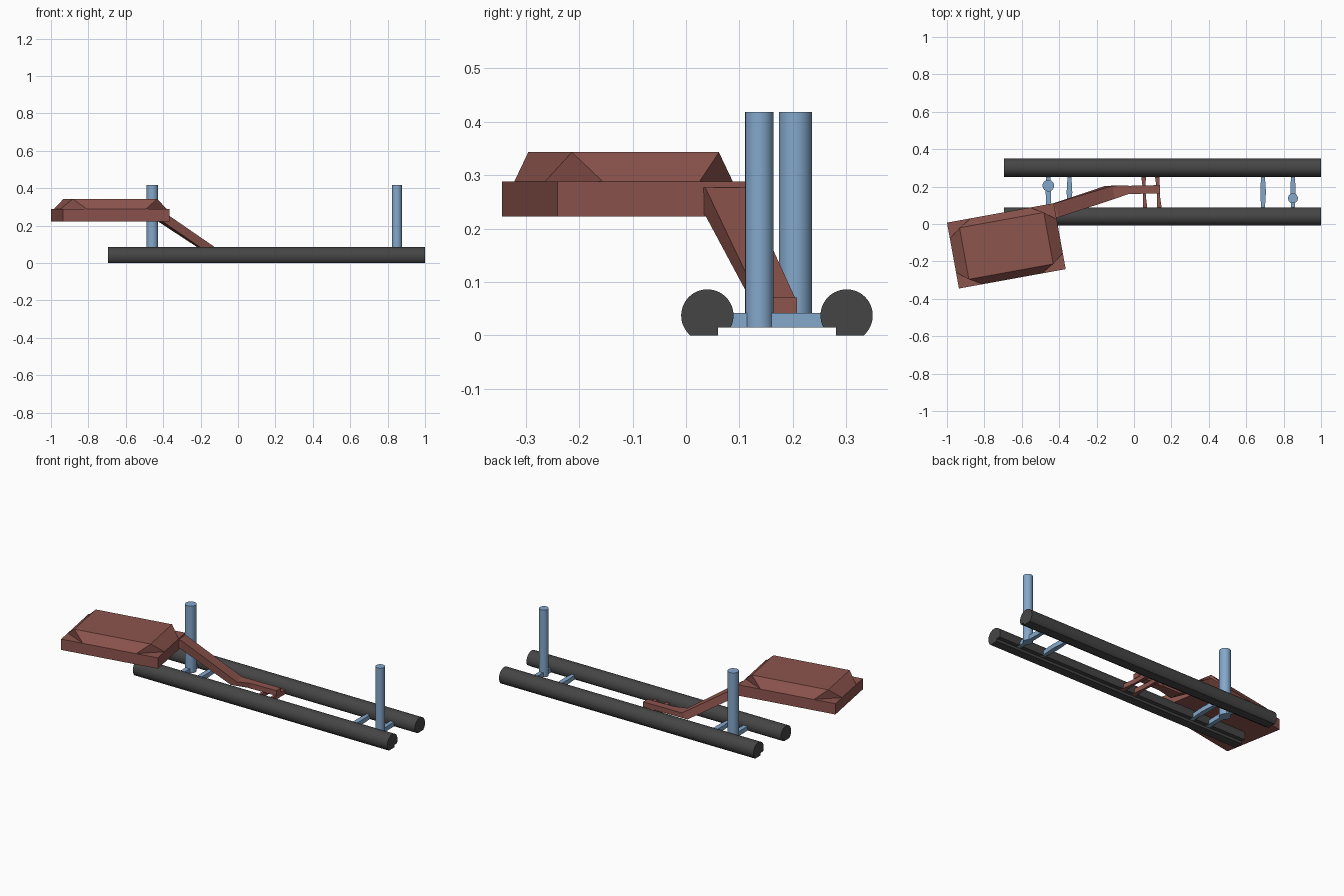
import bpy, bmesh, math
from mathutils import Matrix, Vector

if "Cube" in bpy.data.objects:
    bpy.data.objects.remove(bpy.data.objects["Cube"])


def material(name, rgb):
    m = bpy.data.materials.new(name)
    m.diffuse_color = (*rgb, 1)
    m.use_nodes = True
    m.node_tree.nodes["Principled BSDF"].inputs["Base Color"].default_value = m.diffuse_color
    return m


DARK = material("dark_rail", (0.06, 0.06, 0.06))
BLUE = material("blue_steel", (0.23, 0.39, 0.60))
BROWN = material("red_brown", (0.27, 0.09, 0.075))


def finish(bm, name, mat, smooth=False):
    bmesh.ops.recalc_face_normals(bm, faces=bm.faces)
    mesh = bpy.data.meshes.new(name)
    bm.to_mesh(mesh)
    bm.free()
    ob = bpy.data.objects.new(name, mesh)
    bpy.context.collection.objects.link(ob)
    mesh.materials.append(mat)
    if smooth:
        bpy.ops.object.select_all(action='DESELECT')
        ob.select_set(True)
        bpy.context.view_layer.objects.active = ob
        bpy.ops.object.shade_smooth_by_angle(angle=math.radians(30))
    return ob


def loft(name, rings, mat, smooth=False):
    """Skin a list of equal-length point rings and cap both ends."""
    bm = bmesh.new()
    vs = [[bm.verts.new(p) for p in ring] for ring in rings]
    n = len(rings[0])
    for a, b in zip(vs, vs[1:]):
        for i in range(n):
            j = (i + 1) % n
            bm.faces.new((a[i], a[j], b[j], b[i]))
    bm.faces.new(vs[0][::-1])
    bm.faces.new(vs[-1])
    return finish(bm, name, mat, smooth)


# Two long rails: round tubes with a flat foot and a step on the inner side
R, ZC = 0.049, 0.037
a0, a1 = math.asin(-0.022 / R), math.pi + math.asin(ZC / R)
section = [(R * math.cos(a0 + (a1 - a0) * i / 40), R * math.sin(a0 + (a1 - a0) * i / 40))
           for i in range(41)] + [(0.02, -ZC), (0.02, -0.022)]
for name, yc, s in (("front_rail", 0.04, 1), ("back_rail", 0.301, -1)):
    loft(name, [[(x, yc + s * y, ZC + z) for y, z in section] for x in (-0.694, 1.0)],
         DARK, True)


# Cross bars between the rails, bulged or waisted in the middle
def cross_bar(name, x, w_end, w_mid, mat, skew=0.0):
    rings = []
    for t in (0, 0.2, 0.35, 0.5, 0.65, 0.8, 1):
        y = 0.06 + 0.22 * t
        w = w_end + (w_mid - w_end) * math.sin(math.pi * t) ** 2
        xc = x + skew * (0.5 - t)
        rings.append([(xc - w, y, 0.015), (xc + w, y, 0.015),
                      (xc + w, y, 0.042), (xc - w, y, 0.042)])
    loft(name, rings, mat)


cross_bar("left_post_bar", -0.458, 0.012, 0.014, BLUE)
cross_bar("left_brace_bar", -0.345, 0.009, 0.015, BLUE)
cross_bar("right_brace_bar", 0.69, 0.009, 0.015, BLUE)
cross_bar("right_post_bar", 0.85, 0.011, 0.013, BLUE)
cross_bar("seat_bar_left", 0.055, 0.013, 0.007, BROWN, 0.01)
cross_bar("seat_bar_right", 0.13, 0.013, 0.007, BROWN, 0.015)

# Upright posts
for name, x, y, r in (("left_post", -0.458, 0.205, 0.031), ("right_post", 0.85, 0.1375, 0.0265)):
    rings = [[(x + r * math.cos(k * math.tau / 32), y + r * math.sin(k * math.tau / 32), z)
              for k in range(32)] for z in (0.015, 0.418)]
    loft(name, rings, BLUE, True)

# Seat: turned slab with a cushion whose base corners are cut off
place = Matrix.Translation((-0.6825, -0.117, 0)) @ Matrix.Rotation(math.radians(10.3), 4, 'Z')
L, W = 0.29, 0.179
corners = ((-1, -1), (1, -1), (1, 1), (-1, 1))
loft("seat_base", [[place @ Vector((L * a, W * b, z)) for a, b in corners]
                   for z in (0.223, 0.288)], BROWN)
bm = bmesh.new()
for a, b in corners:
    for x, y, z in ((L, W - 0.087, 0.288), (L - 0.13, W, 0.288), (0.229, 0.14, 0.343)):
        bm.verts.new(place @ Vector((a * x, b * y, z)))
bmesh.ops.convex_hull(bm, input=bm.verts)
bmesh.ops.dissolve_limit(bm, angle_limit=0.01, verts=bm.verts, edges=bm.edges)
finish(bm, "seat_cushion", BROWN)

# Bent support arm: (x bottom, x top, y near, y far, slant, z bottom, z top)
stations = (
    (-0.50, -0.50, 0.015, 0.085, 0.012, 0.225, 0.277),
    (-0.42, -0.415, 0.036, 0.110, 0.012, 0.225, 0.277),
    (-0.147, -0.11, 0.134, 0.204, 0.006, 0.042, 0.071),
    (-0.03, -0.03, 0.160, 0.206, 0.0, 0.042, 0.071),
)
loft("seat_arm", [[(xb + s, y0, z0), (xb - s, y1, z0), (xt - s, y1, z1), (xt + s, y0, z1)]
                  for xb, xt, y0, y1, s, z0, z1 in stations], BROWN)

# Arm foot resting on the two seat bars
loft("arm_foot", [[(x, y - 0.022, 0.040), (x, y + 0.022, 0.040),
                   (x, y + 0.022, 0.071), (x, y - 0.022, 0.071)]
                  for x, y in ((-0.035, 0.182), (0.14, 0.186))], BROWN)
